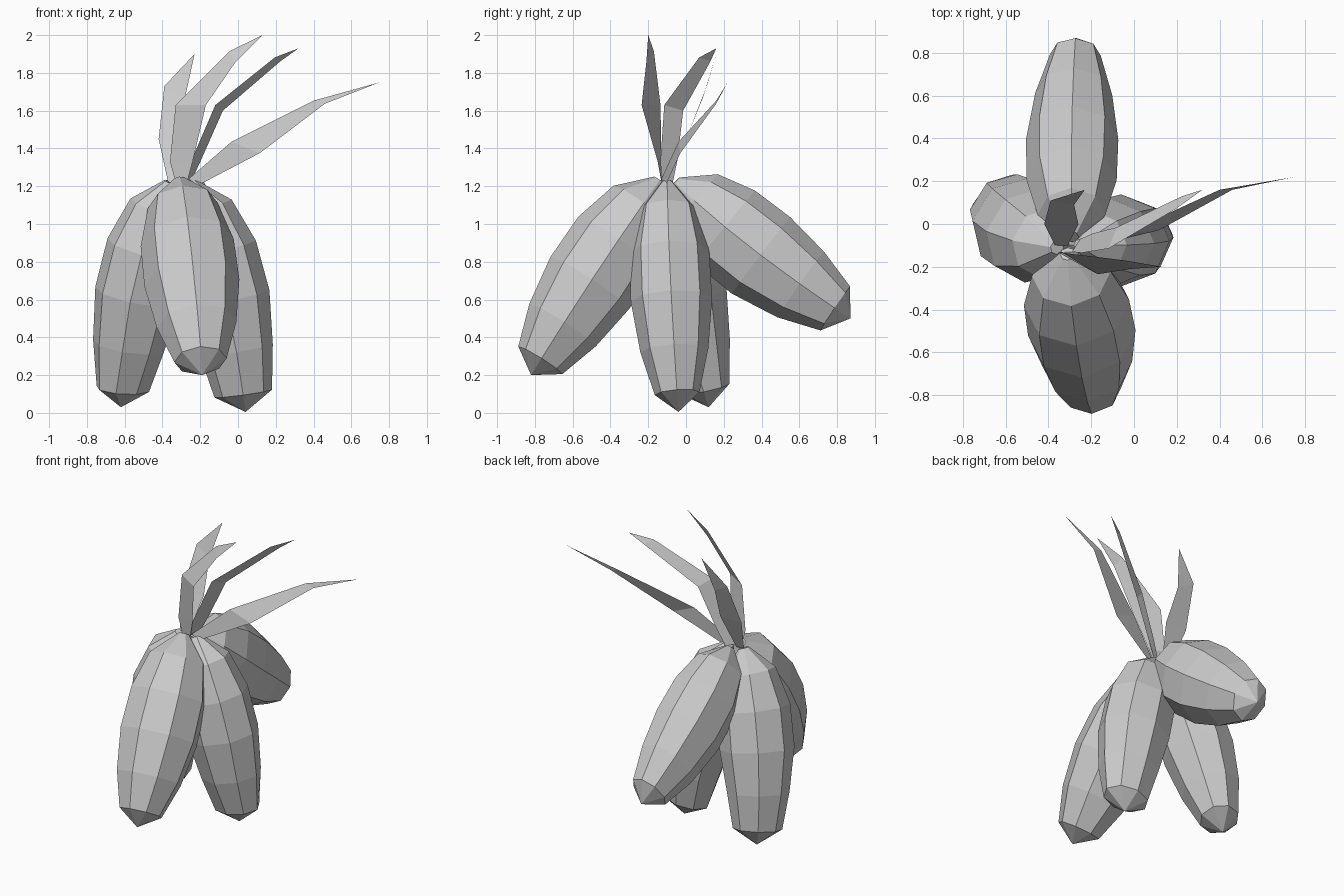
import bpy, math
from mathutils import Vector

if "Cube" in bpy.data.objects:
    bpy.data.objects.remove(bpy.data.objects["Cube"])

SIDES = 8
# shared pod profile: position along the axis, radius
PROFILE = [(0.0, .035), (.14, .18), (.34, .24), (.55, .245), (.76, .205), (.93, .135)]


def make(name, verts, faces):
    mesh = bpy.data.meshes.new(name)
    mesh.from_pydata([tuple(v) for v in verts], [], faces)
    mesh.update()
    obj = bpy.data.objects.new(name, mesh)
    bpy.context.collection.objects.link(obj)
    return obj


def pod(name, start, mid, end, wide, deep, side, flare=1.0):
    """Faceted pod swept along a bowed axis; side is its widthwise direction."""
    s, m, e = Vector(start), Vector(mid), Vector(end)
    c = 2 * m - (s + e) / 2
    verts, faces = [], []
    for i, (t, r) in enumerate(PROFILE):
        p = s * (1 - t) ** 2 + c * 2 * t * (1 - t) + e * t * t
        d = ((c - s) * (1 - t) + (e - c) * t).normalized()
        u = Vector(side)
        u = (u - d * u.dot(d)).normalized()
        v = d.cross(u)
        w = wide * (flare if t > .9 else 1)
        for k in range(SIDES):
            a = 2 * math.pi * k / SIDES
            verts.append(p + u * math.cos(a) * r * w + v * math.sin(a) * r * deep)
        if i:
            b = (i - 1) * SIDES
            for k in range(SIDES):
                n = (k + 1) % SIDES
                faces.append((b + k, b + n, b + SIDES + n, b + SIDES + k))
    # closed top and blunt point at the bottom
    faces.append(tuple(reversed(range(SIDES))))
    last = len(verts) - SIDES
    verts.append(e)
    for k in range(SIDES):
        faces.append((last + k, last + (k + 1) % SIDES, len(verts) - 1))
    make(name, verts, faces)


def leaf(name, rows, tip):
    """Flat bent blade from (centre, half-width vector) rows to a point."""
    verts, faces = [], []
    for c, w in rows:
        verts += [Vector(c) - Vector(w), Vector(c) + Vector(w)]
    verts.append(Vector(tip))
    for i in range(len(rows) - 1):
        b = 2 * i
        faces.append((b, b + 1, b + 3, b + 2))
    n = len(verts)
    faces.append((n - 3, n - 2, n - 1))
    make(name, verts, faces)


# hanging pods
pod("front_pod", (-.31, -.14, 1.23), (-.25, -.475, .74), (-.19, -.82, .2), 1.03, 1.02, (1, 0, 0))
pod("back_pod", (-.29, -.06, 1.22), (-.29, .35, .87), (-.27, .87, .5), .88, 1.04, (1, 0, 0))
pod("right_pod", (-.25, -.1, 1.22), (-.075, -.08, .66), (.04, -.04, .005), .95, .88, (1, 0, 0), 1.2)
pod("left_pod", (-.36, -.11, 1.22), (-.52, -.02, .68), (-.62, .12, .03), .95, .92, (.8, .6, 0), 1.2)

# leaves
leaf("left_leaf", [((-.34, -.1, 1.22), (.03, 0, 0)), ((-.34, 0, 1.45), (.08, 0, 0)),
                   ((-.335, .1, 1.7), (.055, -.01, -.03))], (-.23, .16, 1.9))
leaf("tall_leaf", [((-.3, -.13, 1.22), (.03, 0, 0)), ((-.3, -.14, 1.33), (.06, -.01, 0)),
                   ((-.25, -.185, 1.63), (.08, -.05, 0)),
                   ((-.03, -.19, 1.885), (.015, -.02, -.03))], (.13, -.2, 2.0))
leaf("middle_leaf", [((-.27, -.1, 1.22), (.02, .03, 0)), ((-.22, -.09, 1.34), (.025, .045, 0)),
                     ((-.1, -.065, 1.615), (.02, .05, -.015)),
                     ((.21, .1, 1.872), (.015, .03, -.01))], (.32, .16, 1.93))
leaf("right_leaf", [((-.24, -.12, 1.22), (-.02, -.01, .02)), ((.04, -.035, 1.405), (-.075, -.005, .03)),
                    ((.43, .16, 1.645), (-.03, 0, .008))], (.75, .22, 1.75))
